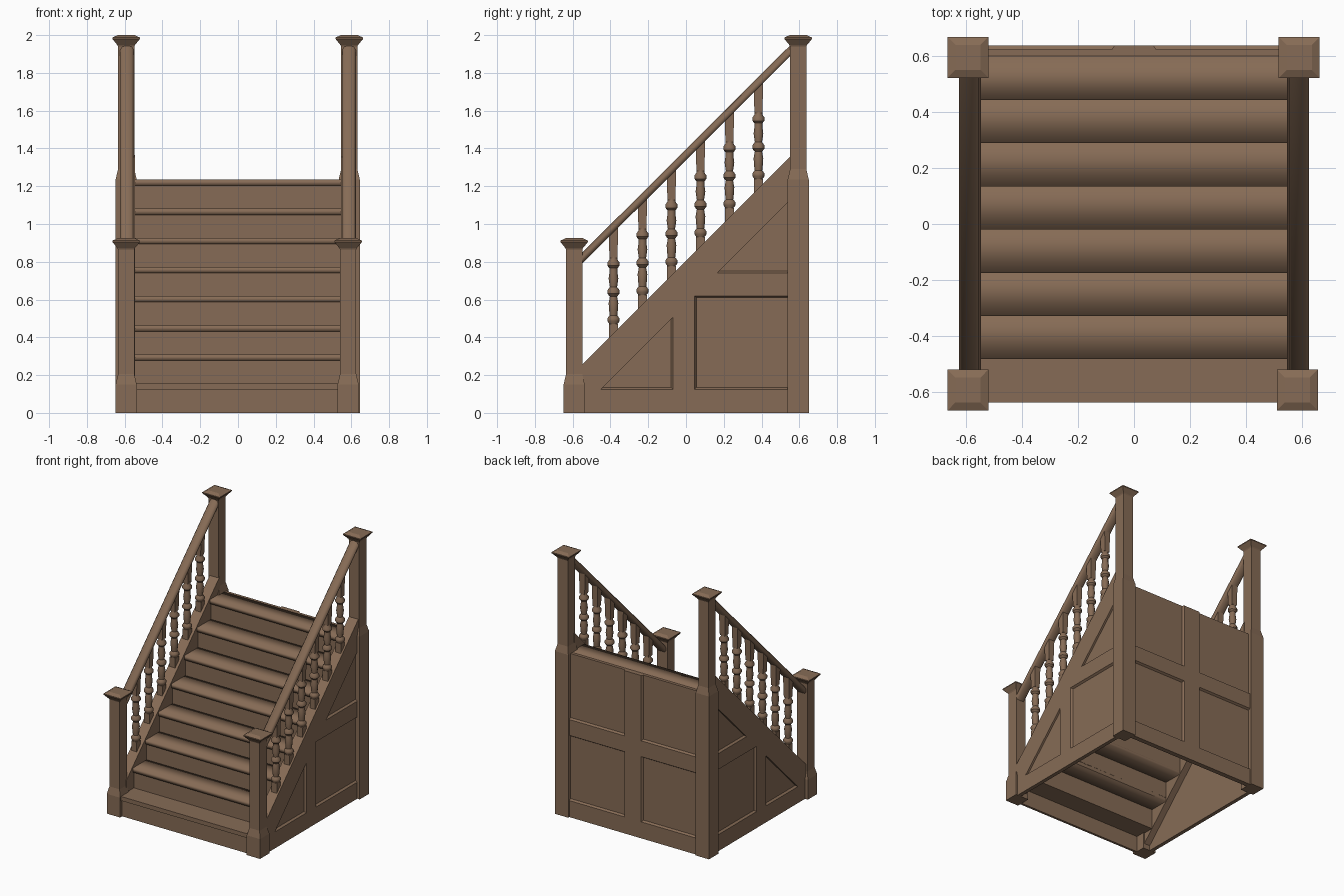
import bpy, bmesh, math
from mathutils import Vector

if "Cube" in bpy.data.objects:
    bpy.data.objects.remove(bpy.data.objects["Cube"])

wood = bpy.data.materials.new("brown wood")
wood.diffuse_color = (0.24, 0.148, 0.092, 1)
wood.use_nodes = True
wood.node_tree.nodes["Principled BSDF"].inputs["Base Color"].default_value = wood.diffuse_color


def loft(name, rings, smooth=None, caps=True):
    """Skin a list of equal-length point rings into one object."""
    bm = bmesh.new()
    vs = [[bm.verts.new(p) for p in r] for r in rings]
    n = len(rings[0])
    for a, b in zip(vs, vs[1:]):
        for i in range(n):
            bm.faces.new((a[i], a[(i + 1) % n], b[(i + 1) % n], b[i]))
    if caps:
        bm.faces.new(vs[0][::-1])
        bm.faces.new(vs[-1])
    bmesh.ops.recalc_face_normals(bm, faces=bm.faces[:])
    me = bpy.data.meshes.new(name)
    bm.to_mesh(me)
    bm.free()
    me.materials.append(wood)
    ob = bpy.data.objects.new(name, me)
    bpy.context.collection.objects.link(ob)
    if smooth:
        if smooth >= 180:
            me.shade_smooth()
        else:
            bpy.context.view_layer.objects.active = ob
            bpy.ops.object.select_all(action='DESELECT')
            ob.select_set(True)
            bpy.ops.object.shade_smooth_by_angle(angle=math.radians(smooth))
    return ob


def square(x, y, z, h):
    return [(x - h, y - h, z), (x + h, y - h, z), (x + h, y + h, z), (x - h, y + h, z)]


def grow(pts, t):
    """Widen a flat outline by t on every side of its bounds."""
    out = []
    lo = [min(p[k] for p in pts) for k in (0, 1)]
    hi = [max(p[k] for p in pts) for k in (0, 1)]
    for p in pts:
        out.append(tuple((lo[k] + hi[k]) / 2 + (p[k] - (lo[k] + hi[k]) / 2)
                         * (1 + 2 * t / (hi[k] - lo[k])) for k in (0, 1)))
    return out


def panelled_wall(name, outline, inner, outer, panels, place):
    """Slab with sunken, slope-edged panels cut in its outer face."""
    wall = loft(name, [[place(p, d) for p in outline] for d in (inner, outer)])
    step = 0.015 if outer > inner else -0.015
    for pts in panels:
        cut = loft("panel_cutter", [[place(p, outer - step) for p in grow(pts, -0.01)],
                                    [place(p, outer + step) for p in grow(pts, 0.01)]])
        cut.hide_render = True
        mod = wall.modifiers.new("panel", 'BOOLEAN')
        mod.operation, mod.solver, mod.object = 'DIFFERENCE', 'EXACT', cut
        bpy.context.view_layer.objects.active = wall
        bpy.ops.object.modifier_apply(modifier=mod.name)
        bpy.data.objects.remove(cut)


# Newel posts: plinth, chamfer, shaft and flared cap
def post(name, x, y, base, top):
    prof = [(0, .056), (base, .056), (base + .055, .043), (top - .06, .043),
            (top - .052, .047), (top - .02, .073), (top - .013, .073), (top, .045)]
    loft(name, [square(x, y, z, h) for z, h in prof])


post("front_left_post", -.592, -.592, .15, .925)
post("front_right_post", .583, -.592, .15, .925)
post("back_left_post", -.592, .594, 1.235, 2.0)
post("back_right_post", .589, .594, 1.235, 2.0)

# Steps: overhanging tread on a riser
RUN, RISE = .154, .1543
for i in range(8):
    f, z = -.636 + RUN * i, .155 + RISE * i
    back = min(f + RUN + .03, .6)
    prof = [(f, z - .032), (f, z), (back, z), (back, z - .032)]
    loft(f"tread_{i + 1}", [[(x, a, b) for a, b in prof] for x in (-.55, .55)],
         180 if i else None, caps=False)
    low = max(z - RISE - .03, 0)
    prof = [(f + .012, low), (f + .012, z - .03), (f + .03, z - .03), (f + .03, low)]
    loft(f"riser_{i + 1}", [[(x, a, b) for a, b in prof] for x in (-.55, .55)])

# Back wall with four panels
backs = []
for s in (-1, 1):
    for z0, z1 in ((.125, .62), (.74, 1.3)):
        backs.append([(s * .07, z0), (s * .62, z0), (s * .62, z1), (s * .07, z1)])
panelled_wall("back_wall", [(-.56, 0), (.56, 0), (.56, 1.235), (-.56, 1.235)],
              .6, .637, backs, lambda p, d: (p[0], d, p[1]))

SLOPE = .805  # stringer top is z = y + SLOPE
side_panels = [
    [(-.45, .125), (-.07, .125), (-.07, .505)],
    [(.045, .125), (.62, .125), (.62, .62), (.045, .62)],
    [(.165, .74), (.6, .74), (.6, 1.175)],
]
# Baluster turning: height above stringer, radius
turning = [(.03, .021), (.05, .023), (.065, .034), (.08, .034), (.095, .021), (.12, .024),
           (.16, .027), (.195, .02), (.21, .034), (.228, .034), (.245, .02), (.29, .027),
           (.325, .022), (.345, .022), (.358, .034), (.375, .034), (.39, .022), (.41, .022)]
# Handrail cross-section: x offset, height
rail = [(-.026, 0), (.026, 0), (.036, .014), (.036, .034), (.024, .052),
        (0, .058), (-.024, .052), (-.036, .034), (-.036, .014)]

for side, s in (("left", -1), ("right", 1)):
    # Panelled side wall
    e = .56
    panelled_wall(f"{side}_side_wall",
                  [(-e, 0), (e, 0), (e, e + SLOPE), (-e, SLOPE - e)],
                  s * .595, s * .624, side_panels, lambda p, d: (d, p[0], p[1]))
    # Sloping stringer carrying the balusters
    prof = [(-e, SLOPE - e), (e, SLOPE + e), (e, SLOPE + e - .23), (-e, SLOPE - e - .23)]
    loft(f"{side}_stringer", [[(s * x, a, b) for a, b in prof] for x in (.545, .595)])
    # Handrail
    loft(f"{side}_handrail",
         [[(s * .588 + a, y, y * .997 + 1.338 + b) for a, b in rail] for y in (-e, e)], 50)
    # Balusters
    for i in range(6):
        y = -.384 + .1535 * i
        x, z = s * .588, y + SLOPE
        loft(f"{side}_baluster_{i + 1}_foot", [square(x, y, z + h, .023) for h in (-.03, .05)])
        loft(f"{side}_baluster_{i + 1}_head",
             [square(x, y, z + .4, .021),
              [(px, py, 1.342 + py) for px, py, _ in square(x, y, 0, .025)]])
        loft(f"{side}_baluster_{i + 1}",
             [[(x + r * math.cos(math.tau * k / 10), y + r * math.sin(math.tau * k / 10), z + h)
               for k in range(10)] for h, r in turning], 40)
